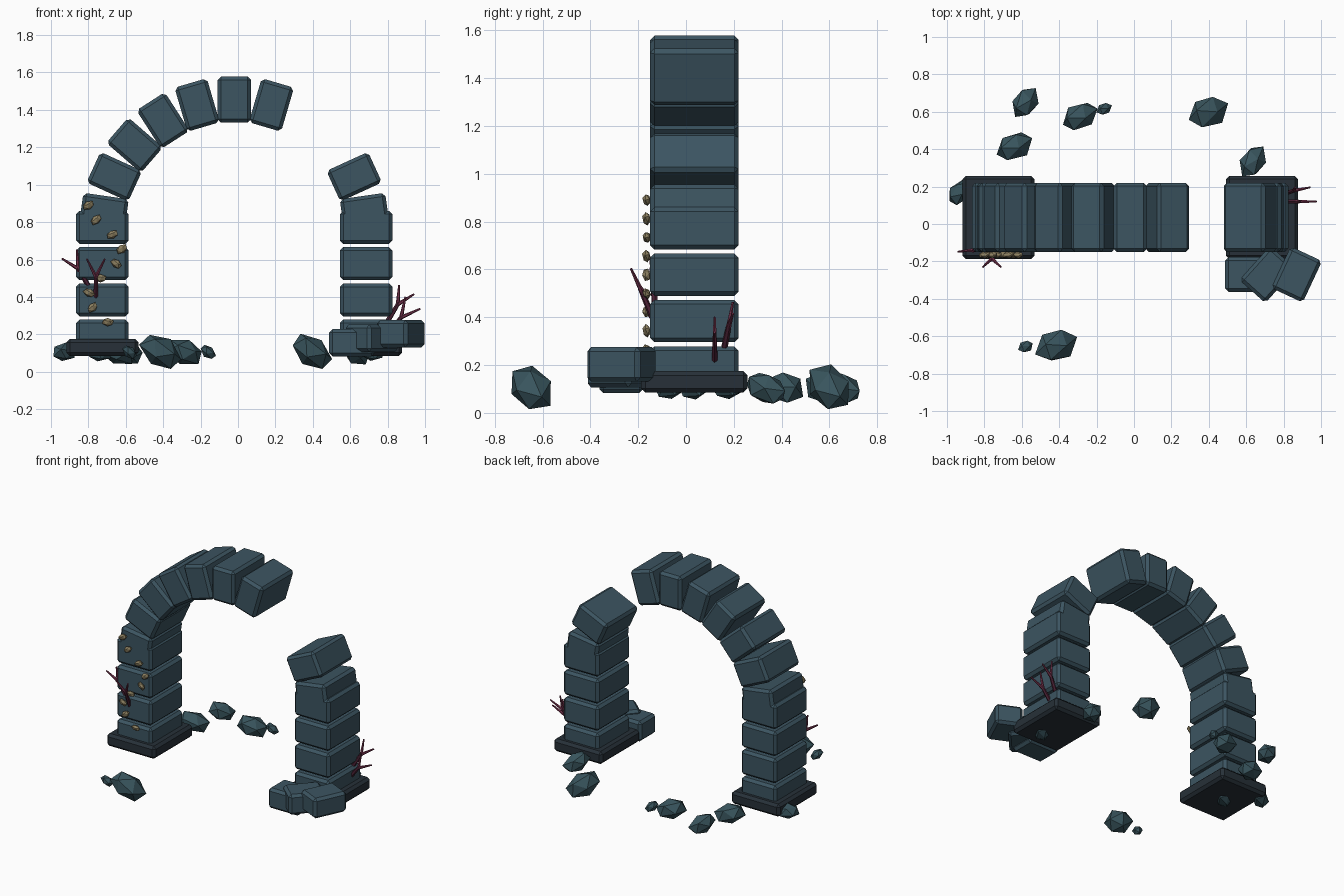
import bpy, bmesh, random
from math import pi, sin, cos, radians
from mathutils import Vector, Matrix, Euler

random.seed(4)
default_cube = bpy.data.objects.get("Cube")
if default_cube:
    bpy.data.objects.remove(default_cube)


def material(name, red, green, blue):
    mat = bpy.data.materials.new(name)
    mat.use_nodes = True
    colour = (red, green, blue, 1)
    mat.diffuse_color = colour
    mat.node_tree.nodes["Principled BSDF"].inputs["Base Color"].default_value = colour
    return mat


stone = material("blue_grey_stone", 0.045, 0.09, 0.12)
slate = material("dark_slate", 0.02, 0.03, 0.04)
rubble_stone = material("rubble_stone", 0.04, 0.09, 0.11)
tan = material("tan_barnacle", 0.27, 0.22, 0.12)
dark_coral = material("dark_coral", 0.07, 0.015, 0.035)
rose_coral = material("rose_coral", 0.19, 0.035, 0.08)


def finish(name, bm, *materials):
    mesh = bpy.data.meshes.new(name)
    bm.to_mesh(mesh)
    bm.free()
    for mat in materials:
        mesh.materials.append(mat)
    part = bpy.data.objects.new(name, mesh)
    bpy.context.collection.objects.link(part)
    return part


def block(name, location, size, mat=stone, tilt=0, turn=0):
    """Chamfered masonry block."""
    bm = bmesh.new()
    bmesh.ops.create_cube(bm, size=1, matrix=Matrix.Diagonal((*size, 1)))
    bmesh.ops.bevel(bm, geom=bm.edges[:], offset=0.018, segments=1,
                    affect='EDGES', profile=0.5)
    part = finish(name, bm, mat)
    part.location = location
    part.rotation_euler = (0, tilt, turn)


def lump(name, location, half_size, mat, pitch, yaw=0):
    """Faceted, slightly irregular stone."""
    bm = bmesh.new()
    bmesh.ops.create_icosphere(bm, subdivisions=1, radius=1)
    for vert in bm.verts:
        vert.co *= random.uniform(0.93, 1.07)
    bm.transform(Matrix.Diagonal((*half_size, 1)))
    part = finish(name, bm, mat)
    part.location = location
    part.rotation_euler = (0.3, radians(pitch), radians(yaw))


def limb(bm, start, end, thick, thin, slot):
    """Tapered six-sided coral limb."""
    start, end = Vector(start), Vector(end)
    along = end - start
    aim = along.to_track_quat('Z', 'Y').to_matrix().to_4x4()
    before = set(bm.faces)
    bmesh.ops.create_cone(bm, cap_ends=True, segments=6, radius1=thick, radius2=thin,
                          depth=along.length,
                          matrix=Matrix.Translation((start + end) / 2) @ aim)
    for face in set(bm.faces) - before:
        face.material_index = slot


def coral(name, base, lean):
    """Dark stem that forks into two rose prongs."""
    bm = bmesh.new()
    base, lean = Vector(base), Vector(lean)
    fork = base + lean
    limb(bm, base, fork, 0.014, 0.011, 0)
    for angle in (-30, 30):
        prong = Matrix.Rotation(radians(angle), 3, 'Y') @ lean * 0.8
        limb(bm, fork - lean * 0.1, fork + prong, 0.011, 0.005, 1)
    finish(name, bm, dark_coral, rose_coral)


# Shared layout of the arch and its pillars
centre_x, centre_y, spring_z = -0.02, 0.035, 0.75
radius, depth = 0.705, 0.37

# Plinths and pillar courses
for side, direction in (("right", -1), ("left", 1)):
    pillar_x = centre_x + direction * radius
    block(side + "_plinth", (pillar_x, centre_y, 0.13), (0.385, 0.445, 0.09), slate)
    for course in range(4):
        block(f"{side}_pillar_block_{course}",
              (pillar_x, centre_y, 0.19 + course * 0.194), (0.28, depth, 0.177))

# Arch stones, leaving out the two that fell
stone_count = 11
for index in range(stone_count):
    if index in (2, 3):
        continue
    angle = pi * (index + 0.5) / stone_count
    position = (centre_x + radius * cos(angle), centre_y, spring_z + radius * sin(angle))
    block(f"arch_stone_{index}", position, (0.245, depth, 0.18), tilt=-angle)

# Fallen blocks, each stacked a little higher and turned further
for index, (x, turn) in enumerate(((0.61, 0), (0.715, 48), (0.87, 65))):
    block(f"fallen_block_{index}", (x, -0.27, 0.155 + index * 0.024),
          (0.245, 0.185, 0.145), turn=radians(turn))

# Rubble grouped by shape: half length, pitch, yaw, then ground positions
rubble_groups = {
    "boulder": (0.13, 35, 28, [(0.395, 0.6), (-0.415, -0.65)]),
    "upright_rock": (0.1, 25, 60, [(-0.58, 0.65), (0.635, 0.335)]),
    "leaning_rock": (0.11, 15, 30, [(-0.64, 0.415), (-0.285, 0.575)]),
    "buried_rock": (0.08, 0, 45, [(-0.93, 0.17), (-0.74, 0.03), (0.72, -0.07)]),
    "pebble": (0.05, 40, 30, [(-0.16, 0.615), (-0.58, -0.655)]),
}
for name, (half, pitch, yaw, spots) in rubble_groups.items():
    for index, (x, y) in enumerate(spots):
        lump(f"{name}_{index}", (x, y, 0.105), (half, half * 0.68, half * 0.65),
             rubble_stone, pitch, yaw)

# Barnacles winding down the front of the right pillar
for index in range(9):
    lump(f"barnacle_{index}", (-0.71 - 0.09 * cos(index), -0.165, 0.89 - index * 0.078),
         (0.034, 0.018, 0.023), tan, random.uniform(-50, 50))

# Coral growths on the pillar faces
coral("front_coral", (-0.76, -0.14, 0.4), (0, -0.05, 0.12))
coral("right_coral", (-0.8, -0.13, 0.46), (-0.06, -0.01, 0.1))
coral("left_coral_lower", (0.8, 0.12, 0.2), (0.08, 0, 0.1))
coral("left_coral_upper", (0.8, 0.16, 0.27), (0.06, 0.02, 0.1))
